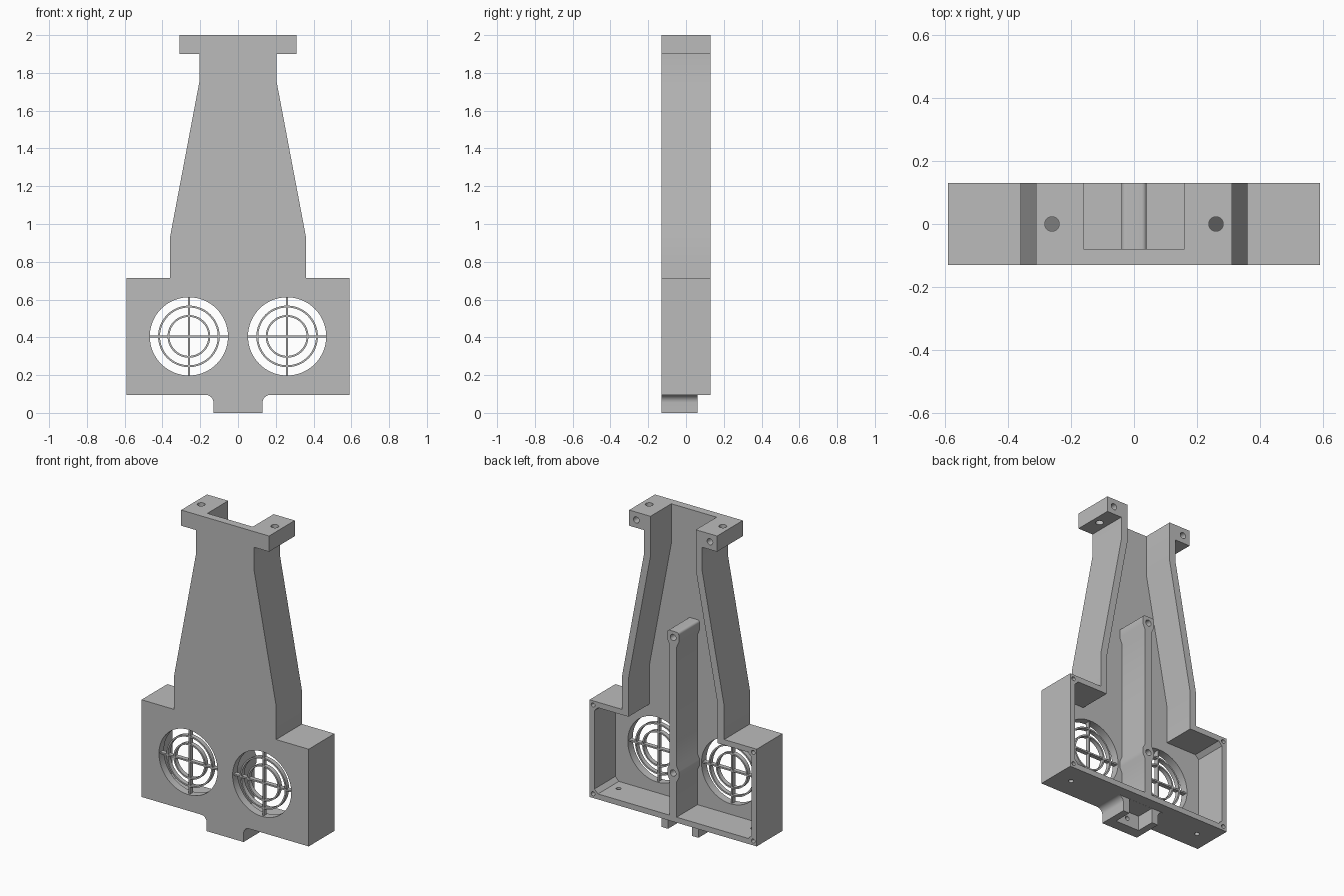
import bpy, bmesh, math

if "Cube" in bpy.data.objects:
    bpy.data.objects.remove(bpy.data.objects["Cube"])

FRONT, BACK, INNER = -0.13, 0.13, -0.08   # depth planes; INNER is the inside of the front panel
FAN_X, FAN_Z, FAN_R = 0.26, 0.405, 0.207

grey = bpy.data.materials.new("plain_grey")
grey.diffuse_color = (0.5, 0.5, 0.5, 1)
grey.use_nodes = True
grey.node_tree.nodes["Principled BSDF"].inputs["Base Color"].default_value = grey.diffuse_color


def finish(name, bm):
    bmesh.ops.recalc_face_normals(bm, faces=bm.faces[:])
    me = bpy.data.meshes.new(name)
    bm.to_mesh(me)
    bm.free()
    me.materials.append(grey)
    ob = bpy.data.objects.new(name, me)
    bpy.context.collection.objects.link(ob)
    return ob


def prism(bm, pts, y0, y1):
    """Extrude an (x, z) outline from y0 to y1."""
    face = bm.faces.new([bm.verts.new((x, y0, z)) for x, z in pts])
    new = bmesh.ops.extrude_face_region(bm, geom=[face])["geom"]
    bmesh.ops.translate(bm, vec=(0, y1 - y0, 0),
                        verts=[v for v in new if isinstance(v, bmesh.types.BMVert)])


def mirrored(right):
    """Close a right-hand outline with its mirror image."""
    return right + [(-x, z) for x, z in reversed(right)]


def circle(cx, cz, r, n=48):
    return [(cx + r * math.cos(2 * math.pi * i / n),
             cz + r * math.sin(2 * math.pi * i / n)) for i in range(n)]


def drill_z(bm, x, y, z0, z1, r):
    """Vertical round cutter."""
    ring = [bm.verts.new((px, py, z0)) for px, py in circle(x, y, r, 24)]
    new = bmesh.ops.extrude_face_region(bm, geom=[bm.faces.new(ring)])["geom"]
    bmesh.ops.translate(bm, vec=(0, 0, z1 - z0),
                        verts=[v for v in new if isinstance(v, bmesh.types.BMVert)])


def cut(ob, bm):
    """Subtract the cutter mesh and remove the cutter."""
    tool = finish("cutter", bm)
    tool.hide_render = True
    mod = ob.modifiers.new("cut", "BOOLEAN")
    mod.operation, mod.solver, mod.object = "DIFFERENCE", "EXACT", tool
    bpy.context.view_layer.objects.active = ob
    bpy.ops.object.modifier_apply(modifier=mod.name)
    bpy.data.objects.remove(tool)


def smooth(ob):
    bpy.ops.object.select_all(action="DESELECT")
    ob.select_set(True)
    bpy.context.view_layer.objects.active = ob
    bpy.ops.object.shade_smooth_by_angle(angle=math.radians(30))


# Housing: wide fan box, tapered neck and top flange
bm = bmesh.new()
prism(bm, mirrored([(0.59, 0.095), (0.59, 0.715), (0.36, 0.715), (0.36, 0.93),
                    (0.205, 1.75), (0.205, 1.9), (0.31, 1.9), (0.31, 2.0)]), FRONT, BACK)
housing = finish("housing", bm)

# Pocket open to the back and the top
bm = bmesh.new()
prism(bm, mirrored([(0.53, 0.13), (0.555, 0.155), (0.555, 0.655), (0.53, 0.68),
                    (0.315, 0.68), (0.315, 0.925), (0.16, 1.745), (0.16, 2.1)]), INNER, 0.2)
cut(housing, bm)

# Fan openings and screw holes
bm = bmesh.new()
for s in (-1, 1):
    prism(bm, circle(s * FAN_X, FAN_Z, FAN_R, 64), -0.2, -0.05)
    for z in (0.122, 0.688):
        prism(bm, circle(s * 0.565, z, 0.013, 16), 0.0, 0.2)
    drill_z(bm, s * 0.475, 0, 0.05, 0.2, 0.015)
cut(housing, bm)
bm = bmesh.new()
for s in (-1, 1):
    drill_z(bm, s * 0.26, 0, 1.85, 2.1, 0.023)
cut(housing, bm)
bm = bmesh.new()
for s in (-1, 1):
    prism(bm, circle(s * 0.26, 1.95, 0.02, 24), 0.04, 0.2)
cut(housing, bm)
smooth(housing)

# Central screw post with two widened bosses
bm = bmesh.new()
corner = [(0.025 + 0.015 * math.cos(a), 1.295 + 0.015 * math.sin(a))
          for a in [math.pi / 2 * i / 6 for i in range(7)]]
prism(bm, mirrored([(0.025, 0.115), (0.025, 0.355), (0.04, 0.385), (0.04, 0.425),
                    (0.025, 0.455), (0.025, 1.215), (0.04, 1.25)] + corner), INNER - 0.01, BACK)
post = finish("centre_post", bm)
bm = bmesh.new()
for z in (0.405, 1.27):
    prism(bm, circle(0, z, 0.02, 24), 0.0, 0.2)
cut(post, bm)
smooth(post)

# Bottom tab with filleted shoulders and a notch at the back
bm = bmesh.new()
fillet = [(0.17 - 0.04 * math.cos(a), 0.055 + 0.04 * math.sin(a))
          for a in [math.pi / 2 * i / 8 for i in range(9)]]
prism(bm, mirrored([(0.13, 0.0)] + fillet), FRONT, 0.06)
tab = finish("bottom_tab", bm)
bm = bmesh.new()
prism(bm, mirrored([(0.085, -0.1), (0.085, 0.0945)]), -0.06, 0.2)
cut(tab, bm)
bm = bmesh.new()
prism(bm, circle(0, 0.05, 0.014, 16), -0.1, 0.0)
cut(tab, bm)
smooth(tab)

# Fan guards: two rings and a cross in each opening
for side, s in (("left", -1), ("right", 1)):
    bm = bmesh.new()
    cx, y0, y1, n, h = s * FAN_X, -0.118, -0.09, 64, 0.005
    for r in (0.108, 0.158):
        loops = [[bm.verts.new((x, y, z)) for x, z in circle(cx, FAN_Z, rr, n)]
                 for rr, y in ((r - h, y0), (r + h, y0), (r + h, y1), (r - h, y1))]
        for a, b in zip(loops, loops[1:] + loops[:1]):
            for i in range(n):
                j = (i + 1) % n
                bm.faces.new((a[i], a[j], b[j], b[i]))
    for w, t in ((FAN_R + 0.005, h), (h, FAN_R + 0.005)):
        prism(bm, [(cx - w, FAN_Z - t), (cx + w, FAN_Z - t),
                   (cx + w, FAN_Z + t), (cx - w, FAN_Z + t)], y0, y1)
    smooth(finish(side + "_fan_guard", bm))
